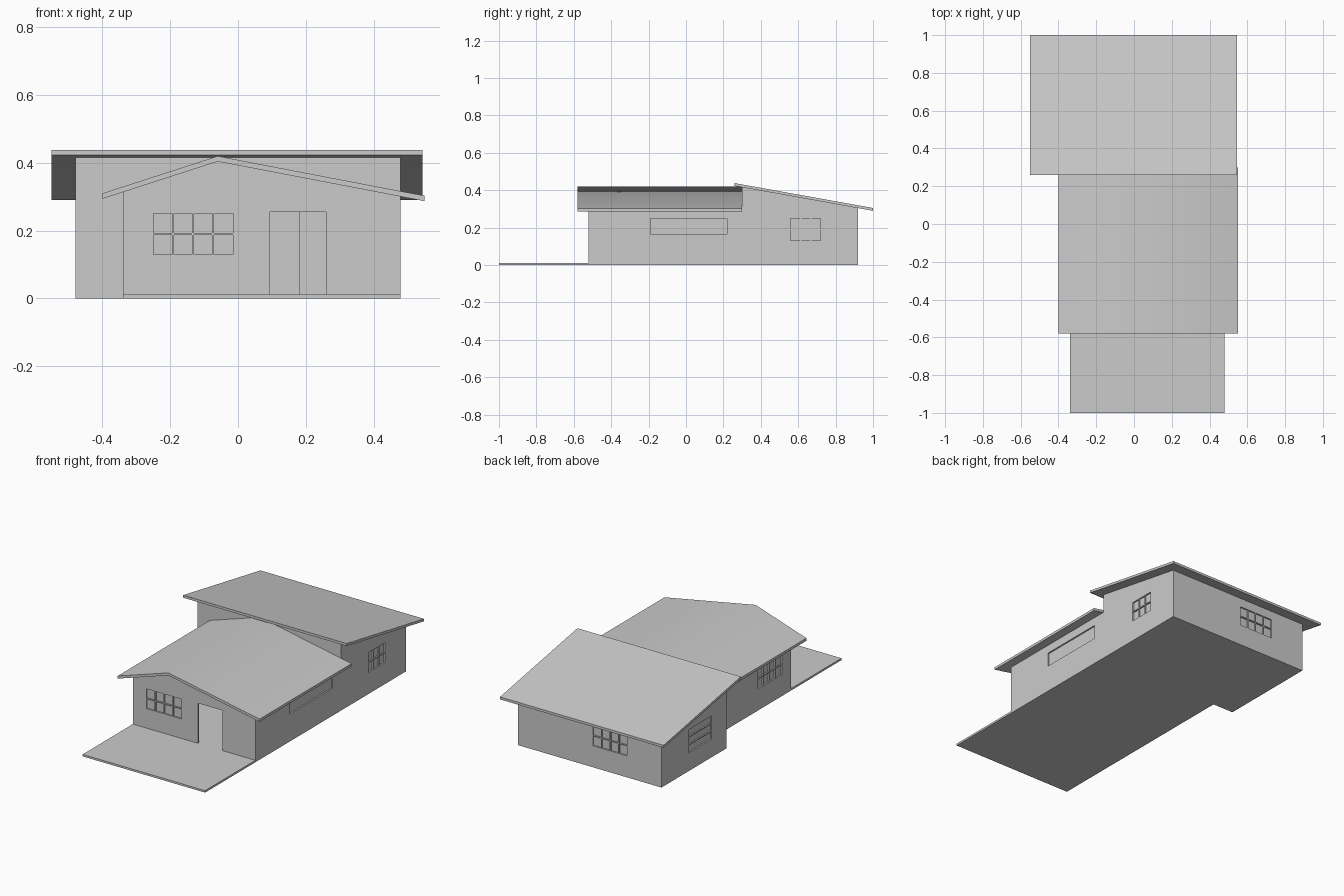
import bpy, bmesh, math
from mathutils import Vector

if "Cube" in bpy.data.objects:
    bpy.data.objects.remove(bpy.data.objects["Cube"])

T = 0.012  # wall thickness


def prism(name, profile, axis, lo, hi):
    """Extrude a profile along x (points are y,z) or along y (points are x,z)."""
    bm = bmesh.new()
    place = (lambda p, d: (d, p[0], p[1])) if axis == 'x' else (lambda p, d: (p[0], d, p[1]))
    face = bm.faces.new([bm.verts.new(place(p, lo)) for p in profile])
    ext = bmesh.ops.extrude_face_region(bm, geom=[face])
    step = Vector((hi - lo, 0, 0)) if axis == 'x' else Vector((0, hi - lo, 0))
    bmesh.ops.translate(bm, vec=step, verts=[v for v in ext['geom'] if isinstance(v, bmesh.types.BMVert)])
    bmesh.ops.recalc_face_normals(bm, faces=bm.faces)
    me = bpy.data.meshes.new(name)
    bm.to_mesh(me)
    bm.free()
    ob = bpy.data.objects.new(name, me)
    bpy.context.collection.objects.link(ob)
    return ob


def box(name, x0, x1, y0, y1, z0, z1):
    return prism(name, [(x0, z0), (x1, z0), (x1, z1), (x0, z1)], 'y', y0, y1)


def cut(ob, cutters):
    """Subtract every cutter, bake the result and remove the cutters."""
    for c in cutters:
        m = ob.modifiers.new("cut", 'BOOLEAN')
        m.operation, m.solver, m.object = 'DIFFERENCE', 'EXACT', c
    bpy.context.view_layer.update()
    dg = bpy.context.evaluated_depsgraph_get()
    baked = bpy.data.meshes.new_from_object(ob.evaluated_get(dg))
    ob.modifiers.clear()
    ob.data = baked
    for c in cutters:
        bpy.data.objects.remove(c)


def wall_box(name, axis, pos, side, a0, a1, z0, z1, d0, d1):
    """Box on a wall; d0..d1 is depth measured inward from the outer face."""
    lo, hi = sorted((pos - side * d0, pos - side * d1))
    if axis == 'x':
        return box(name, lo, hi, a0, a1, z0, z1)
    return box(name, a0, a1, lo, hi, z0, z1)


def window(name, axis, pos, side, a0, a1, z0, z1, cols, rows):
    """Recessed glass with flush glazing bars; returns the cutter for the opening."""
    where = (axis, pos, side)
    wall_box(name + "_glass", *where, a0, a1, z0, z1, 0.009, T)
    b = 0.003
    for i in range(1, cols):
        a = a0 + (a1 - a0) * i / cols
        wall_box(name + "_upright_bar", *where, a - b, a + b, z0, z1, 0.001, 0.009)
    for j in range(1, rows):
        z = z0 + (z1 - z0) * j / rows
        wall_box(name + "_cross_bar", *where, a0, a1, z - b, z + b, 0.001, 0.009)
    return wall_box("opening", *where, a0, a1, z0, z1, -0.02, 0.03)


# Floor slab with front porch, and the wider rear part
prism_base = 0.012
box("floor_slab", -0.34, 0.48, -1.0, 0.92, 0, prism_base)
box("rear_floor_slab", -0.48, -0.34, 0.30, 0.92, 0, prism_base)

# Front wing walls
front = prism("front_walls", [(-0.34, prism_base), (0.48, prism_base), (0.48, 0.308),
                              (-0.06, 0.411), (-0.34, 0.32)], 'y', -0.52, 0.30)
cut(front, [
    box("inside", -0.34 + T, 0.48 - T, -0.52 + T, 0.40, -0.1, 0.6),
    box("door_opening", 0.095, 0.26, -0.56, -0.48, -0.1, 0.255),
    window("front_window", 'y', -0.52, -1, -0.25, -0.015, 0.13, 0.25, 4, 2),
    window("right_long_window", 'x', 0.48, 1, -0.19, 0.22, 0.165, 0.25, 1, 1),
    window("left_window", 'x', -0.34, -1, -0.43, -0.20, 0.13, 0.25, 4, 2),
])

# Rear wing walls, tops following the lean-to roof
rear = prism("rear_walls", [(0.30, prism_base), (0.92, prism_base), (0.92, 0.312), (0.30, 0.425)],
             'x', -0.48, 0.48)
cut(rear, [
    box("inside", -0.48 + T, 0.48 - T, 0.30 + T, 0.92 - T, -0.1, 0.6),
    window("rear_window", 'y', 0.92, 1, -0.25, -0.02, 0.13, 0.25, 4, 2),
    window("right_rear_window", 'x', 0.48, 1, 0.56, 0.72, 0.13, 0.25, 3, 2),
    window("left_rear_window", 'x', -0.48, -1, 0.44, 0.66, 0.11, 0.25, 1, 3),
])

# Inner partition seen through the doorway
box("partition", 0.18, 0.48 - T, 0.10, 0.11, prism_base, 0.29)

# Front gable roof with an off-centre ridge
top = [(-0.40, 0.31), (-0.06, 0.42), (0.55, 0.303)]
front_roof = prism("front_roof", top + [(x, z - 0.016) for x, z in reversed(top)], 'y', -0.58, 0.30)
bpy.context.view_layer.objects.active = front_roof
front_roof.select_set(True)
bpy.ops.object.shade_smooth_by_angle(angle=math.radians(35))

# Rear lean-to roof falling to the back
top = [(0.26, 0.438), (1.0, 0.305)]
prism("rear_roof", top + [(y, z - 0.015) for y, z in reversed(top)], 'x', -0.55, 0.545)
